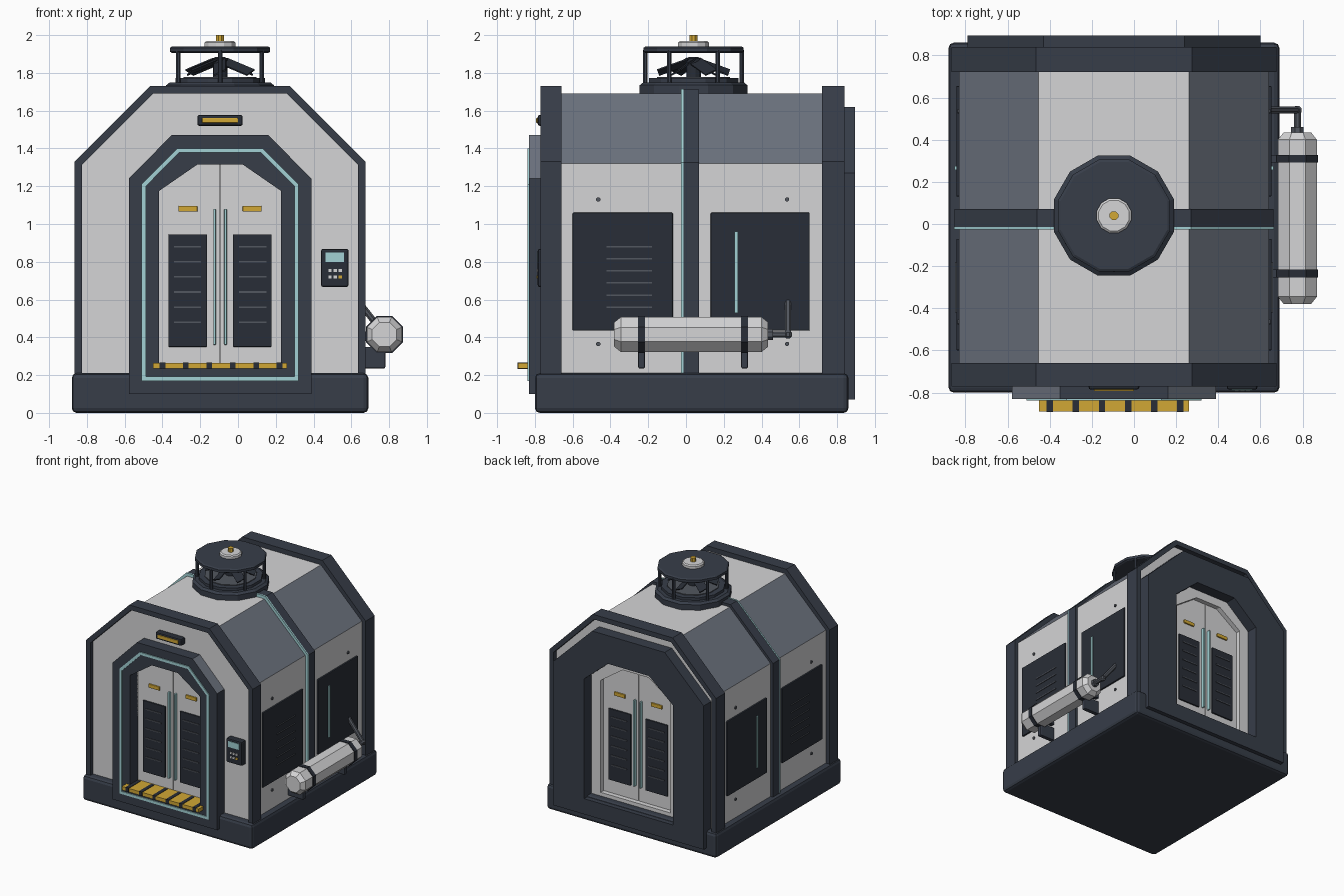
import bpy, bmesh, math
from mathutils import Vector, Matrix

cube = bpy.data.objects.get("Cube")
if cube:
    bpy.data.objects.remove(cube, do_unlink=True)

CX = -0.095  # centre line of the hut


def material(name, r, g, b):
    m = bpy.data.materials.new(name)
    m.use_nodes = True
    m.diffuse_color = (r, g, b, 1)
    m.node_tree.nodes["Principled BSDF"].inputs["Base Color"].default_value = (r, g, b, 1)
    return m


LIGHT = material("light shell", 0.66, 0.66, 0.67)
DARK = material("dark frame", 0.038, 0.047, 0.066)
PANEL = material("black blue panel", 0.022, 0.027, 0.038)
SLATE = material("slate roof", 0.15, 0.17, 0.21)
CYAN = material("pale cyan", 0.36, 0.64, 0.66)
YELLOW = material("amber yellow", 0.64, 0.39, 0.035)
METAL = material("grey metal", 0.085, 0.095, 0.115)


def finish(name, bm, *mats):
    bmesh.ops.recalc_face_normals(bm, faces=bm.faces)
    me = bpy.data.meshes.new(name)
    bm.to_mesh(me)
    bm.free()
    for m in mats:
        me.materials.append(m)
    ob = bpy.data.objects.new(name, me)
    bpy.context.scene.collection.objects.link(ob)
    return ob


def box(name, mat, x, y, z, bevel=0):
    """Box spanning three (low, high) ranges."""
    bm = bmesh.new()
    bmesh.ops.create_cube(bm, size=1)
    for v in bm.verts:
        v.co = [(a + b) / 2 + c * abs(b - a) for (a, b), c in zip((x, y, z), v.co)]
    if bevel:
        bmesh.ops.bevel(bm, geom=bm.edges[:], offset=bevel, segments=2, profile=0.5, affect='EDGES')
    return finish(name, bm, mat)


def arch(half, flat, z0, eave, top):
    return [(-half, z0), (half, z0), (half, eave), (flat, top), (-flat, top), (-half, eave)]


def slope_paint(ob):
    """Second material on faces that lean upward."""
    for f in ob.data.polygons:
        if 0.3 < f.normal.z < 0.95:
            f.material_index = 1


def solid(name, profile, y0, y1, *mats):
    bm = bmesh.new()
    a, b = [[bm.verts.new((CX + x, y, z)) for x, z in profile] for y in (y0, y1)]
    bm.faces.new(a)
    bm.faces.new(b)
    for i in range(len(a)):
        bm.faces.new((a[i - 1], a[i], b[i], b[i - 1]))
    return finish(name, bm, *mats)


def ring(name, outer, inner, y0, y1, *mats):
    bm = bmesh.new()
    loops = [[bm.verts.new((CX + x, y, z)) for x, z in p]
             for p, y in ((outer, y0), (outer, y1), (inner, y1), (inner, y0))]
    for k in range(4):
        a, b = loops[k - 1], loops[k]
        for i in range(len(a)):
            bm.faces.new((a[i - 1], a[i], b[i], b[i - 1]))
    return finish(name, bm, *mats)


def turned(name, mat, profile, origin, axis=(0, 0, 1), sides=12):
    """Solid of revolution from (radius, distance) pairs along an axis."""
    bm = bmesh.new()
    loops = []
    for r, t in profile:
        angles = [(i + 0.5) * math.tau / sides for i in range(sides)]
        loops.append([bm.verts.new((r * math.cos(a), r * math.sin(a), t)) for a in angles])
    for a, b in zip(loops, loops[1:]):
        for i in range(sides):
            bm.faces.new((a[i - 1], a[i], b[i], b[i - 1]))
    bm.faces.new(loops[0])
    bm.faces.new(loops[-1])
    rot = Vector((0, 0, 1)).rotation_difference(Vector(axis)).to_matrix().to_4x4()
    bm.transform(Matrix.Translation(origin) @ rot)
    return finish(name, bm, mat)


def rod(name, mat, p, q, r, sides=8):
    d = Vector(q) - Vector(p)
    return turned(name, mat, [(r, 0), (r, d.length)], p, d.normalized(), sides)


# Base and shell
box("base_plinth", DARK, (-0.88, 0.69), (-0.80, 0.86), (0, 0.21), 0.025)
hull = arch(0.735, 0.357, 0.15, 1.32, 1.69)
opening = arch(0.323, 0.12, 0.24, 1.175, 1.315)
slope_paint(solid("shell", hull, -0.70, 0.74, LIGHT, SLATE))
ring("front_wall", hull, opening, -0.735, -0.70, LIGHT)
ring("back_wall", hull, opening, 0.74, 0.80, LIGHT)

# End frames and middle rib
frame_out = arch(0.77, 0.37, 0.15, 1.33, 1.73)
frame_in = arch(0.73, 0.355, 0.19, 1.315, 1.69)
ring("front_frame", frame_out, frame_in, -0.77, -0.66, DARK)
ring("back_frame", frame_out, frame_in, 0.72, 0.84, DARK)
solid("middle_rib", arch(0.757, 0.365, 0.15, 1.325, 1.712), -0.015, 0.07, DARK)
solid("rib_light_strip", arch(0.759, 0.366, 0.15, 1.326, 1.715), -0.026, -0.014, CYAN)

# Door surrounds
slope_paint(ring("front_door_surround", arch(0.483, 0.257, 0.10, 1.24, 1.47), opening,
                 -0.83, -0.71, DARK, SLATE))
ring("front_light_trim", arch(0.415, 0.225, 0.17, 1.21, 1.40),
     arch(0.393, 0.216, 0.192, 1.20, 1.378), -0.838, -0.82, CYAN)
ring("back_door_surround", arch(0.695, 0.335, 0.07, 1.27, 1.62),
     arch(0.41, 0.19, 0.20, 1.20, 1.385), 0.78, 0.895, DARK)


def double_door(end, face, s):
    """Two mirrored leaves; s is the outward y direction."""
    def out(a, b):
        return tuple(sorted((face + s * a, face + s * b)))

    for side, m in (("left", 1), ("right", -1)):
        def across(a, b):
            return tuple(sorted((CX + m * a, CX + m * b)))
        tag = f"{end}_{side}_"
        half = [(0.003, 0.24), (0.33, 0.24), (0.33, 1.175), (0.12, 1.32), (0.003, 1.32)]
        solid(tag + "door_leaf", [(m * x, z) for x, z in half], *out(-0.018, 0), LIGHT)
        box(tag + "door_panel", PANEL, across(0.068, 0.273), out(-0.01, 0.012), (0.35, 0.945), 0.004)
        for i in range(6):
            z = 0.48 + i * 0.08
            box(tag + "door_louver", METAL, across(0.10, 0.245), out(0, 0.018), (z - 0.004, z + 0.004))
        box(tag + "door_plate", YELLOW, across(0.12, 0.22), out(-0.01, 0.012), (1.065, 1.095), 0.003)
        box(tag + "door_handle", CYAN, across(0.022, 0.036), out(-0.01, 0.025), (0.36, 1.08), 0.004)


double_door("front", -0.72, -1)
double_door("back", 0.76, 1)

# Striped step
box("door_step", YELLOW, (-0.45, 0.26), (-0.89, -0.72), (0.235, 0.265))
for i in range(6):
    x = -0.40 + i * 0.124
    box("step_stripe", PANEL, (x - 0.015, x + 0.015), (-0.892, -0.73), (0.233, 0.268))

# Lamp above the door
box("lamp_housing", PANEL, (-0.215, 0.025), (-0.785, -0.72), (1.52, 1.577), 0.01)
box("lamp_lens", YELLOW, (-0.19, 0.0), (-0.793, -0.77), (1.535, 1.562), 0.004)

# Keypad
box("keypad_body", PANEL, (0.44, 0.585), (-0.785, -0.72), (0.667, 0.868), 0.01)
box("keypad_screen", CYAN, (0.463, 0.562), (-0.79, -0.78), (0.80, 0.85))
for row in range(2):
    for col in range(3):
        x, z = 0.487 + col * 0.027, 0.72 + row * 0.035
        box("keypad_button", YELLOW if (row, col) == (0, 2) else LIGHT,
            (x - 0.009, x + 0.009), (-0.791, -0.78), (z - 0.008, z + 0.008))

# Side panels, mirrored on both walls
for side, m in (("left", 1), ("right", -1)):
    def off(a, b):
        return tuple(sorted((CX + m * a, CX + m * b)))
    box(side + "_vent_panel", PANEL, off(0.72, 0.748), (-0.60, -0.07), (0.435, 1.06), 0.006)
    box(side + "_service_panel", PANEL, off(0.72, 0.748), (0.13, 0.655), (0.435, 1.06), 0.006)
    for i in range(6):
        z = 0.56 + i * 0.064
        box(side + "_vent_louver", METAL, off(0.74, 0.754), (-0.42, -0.18), (z - 0.004, z + 0.004))
    box(side + "_light_bar", CYAN, off(0.74, 0.756), (0.256, 0.274), (0.53, 0.96))
    for y in (-0.465, 0.535):
        for z in (0.365, 1.13):
            rod(side + "_bolt", METAL, (CX + m * 0.72, y, z), (CX + m * 0.743, y, z), 0.012)

# Gas tank with straps, brackets and pipe
TX, TZ = 0.775, 0.415
turned("tank", LIGHT, [(0.07, -0.38), (0.1, -0.345), (0.1, 0.40), (0.07, 0.435)],
       (TX, 0, TZ), (0, 1, 0), 8)
turned("tank_valve", METAL, [(0.032, 0.43), (0.032, 0.46)], (TX, 0, TZ), (0, 1, 0), 8)
for y in (-0.235, 0.31):
    rod("tank_strap", PANEL, (TX, y - 0.018, TZ), (TX, y + 0.018, TZ), 0.106)
    box("tank_bracket", DARK, (0.63, 0.78), (y - 0.018, y + 0.018), (0.235, 0.35), 0.008)
    box("tank_arm", DARK, (0.63, 0.72), (y - 0.018, y + 0.018), (0.38, 0.43))
elbow = (TX, 0.54, TZ)
rod("tank_pipe", METAL, (TX, 0.43, TZ), elbow, 0.018)
rod("wall_pipe", METAL, elbow, (0.63, 0.54, 0.60), 0.018)
turned("pipe_elbow", METAL, [(0.012, -0.02), (0.022, -0.01), (0.022, 0.01), (0.012, 0.02)], elbow, sides=8)

# Roof ventilator
VC = Vector((CX, 0.04, 0))
turned("vent_base", DARK, [(0.295, 1.66), (0.295, 1.735), (0.275, 1.75), (0.245, 1.75), (0.245, 1.772)], VC)
turned("vent_grille", METAL, [(0.2, 1.76), (0.2, 1.778)], VC)
turned("vent_cap", DARK, [(0.262, 1.905), (0.275, 1.912), (0.275, 1.933), (0.262, 1.94)], VC)
turned("vent_disc", LIGHT, [(0.085, 1.935), (0.085, 1.96), (0.075, 1.968)], VC)
turned("vent_knob", YELLOW, [(0.022, 1.96), (0.022, 2.0)], VC, sides=8)
turned("fan_hub", PANEL, [(0.04, 1.77), (0.04, 1.875), (0.025, 1.885)], VC)
for i in range(6):
    turn = Matrix.Rotation(math.radians(30 + 60 * i), 4, 'Z')
    foot = VC + turn @ Vector((0.255, 0, 1.74))
    rod("vent_post", DARK, foot, foot + Vector((0, 0, 0.18)), 0.013)
    blade = box("fan_blade", PANEL, (0.02, 0.2), (-0.035, 0.035), (-0.004, 0.004))
    blade.matrix_world = (Matrix.Translation(VC + Vector((0, 0, 1.87))) @ turn
                          @ Matrix.Rotation(math.radians(20), 4, 'Y')
                          @ Matrix.Rotation(math.radians(25), 4, 'X'))
